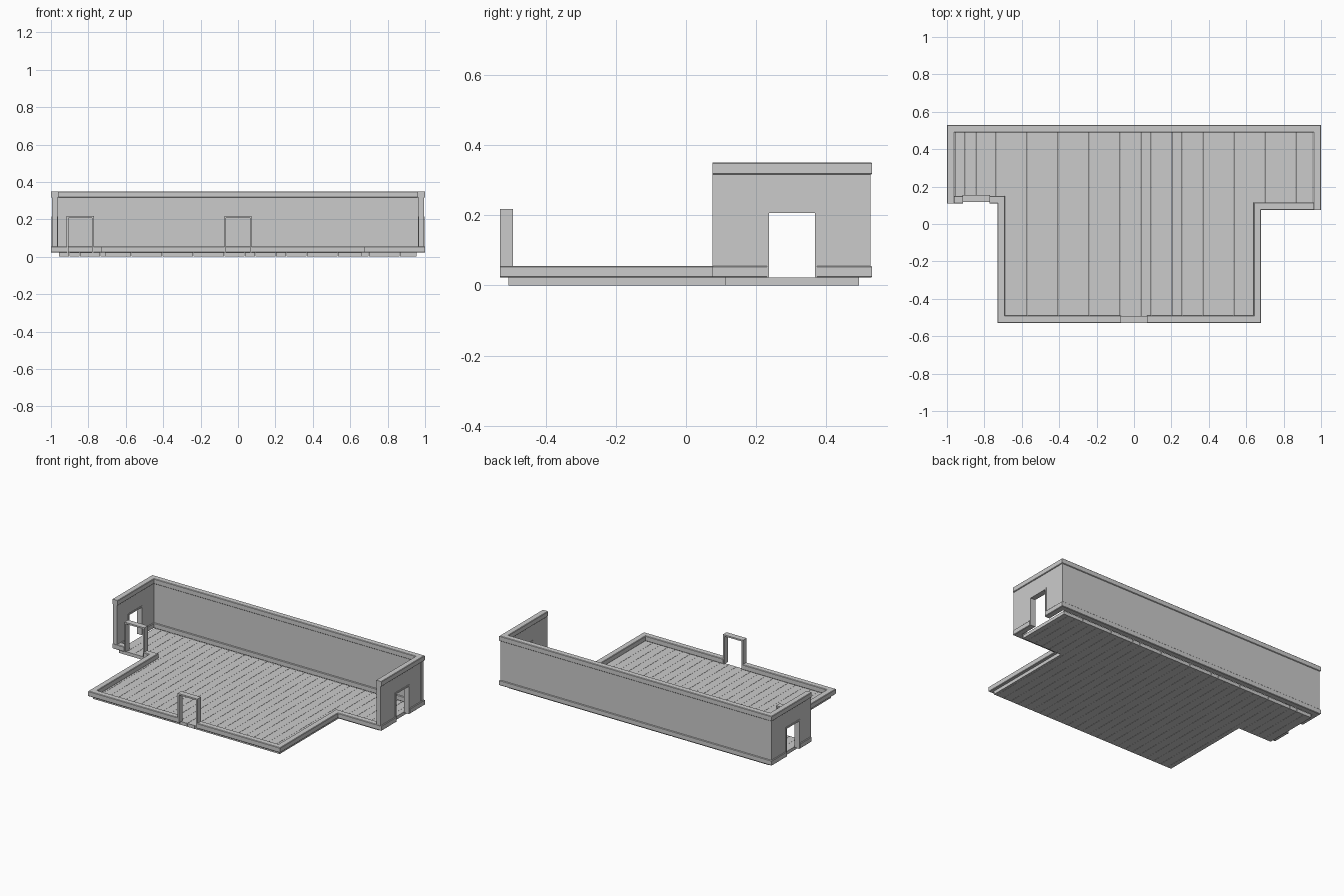
import bpy, bmesh
from mathutils import Vector

if "Cube" in bpy.data.objects:
    bpy.data.objects.remove(bpy.data.objects["Cube"])


def finish(name, bm):
    bmesh.ops.recalc_face_normals(bm, faces=bm.faces)
    me = bpy.data.meshes.new(name)
    bm.to_mesh(me)
    bm.free()
    ob = bpy.data.objects.new(name, me)
    bpy.context.collection.objects.link(ob)
    return ob


def add_box(bm, lo, hi):
    vs = bmesh.ops.create_cube(bm, size=1)["verts"]
    for v in vs:
        v.co = Vector([(a + b) / 2 + c * (b - a) for a, b, c in zip(lo, hi, v.co)])


def sweep(name, path, profile):
    """Sweep an (inward offset, z) profile along a mitred path, inside on the left."""
    pts = [Vector(p) for p in path]
    dirs = [(b - a).normalized() for a, b in zip(pts, pts[1:])]
    bm = bmesh.new()
    rings = []
    for i, p in enumerate(pts):
        ends = [dirs[max(i - 1, 0)], dirs[min(i, len(dirs) - 1)]]
        n0, n1 = [Vector((-d.y, d.x)) for d in ends]
        miter = (n0 + n1) / (1 + n0.dot(n1))
        rings.append([bm.verts.new((*(p + miter * o), z)) for o, z in profile])
    n = len(profile)
    for a, b in zip(rings, rings[1:]):
        for j in range(n):
            bm.faces.new((a[j], a[(j + 1) % n], b[(j + 1) % n], b[j]))
    bm.faces.new(rings[0])
    bm.faces.new(rings[-1])
    return finish(name, bm)


def slab(name, outline, d0, d1, axis):
    """Extrude a (horizontal, z) outline along x or y."""
    put = (lambda h, z, d: (d, h, z)) if axis == "x" else (lambda h, z, d: (h, d, z))
    bm = bmesh.new()
    face = bm.faces.new([bm.verts.new(put(h, z, d0)) for h, z in outline])
    ext = bmesh.ops.extrude_face_region(bm, geom=[face])["geom"]
    for v in ext:
        if isinstance(v, bmesh.types.BMVert):
            v.co += Vector(put(0, 0, d1 - d0))
    return finish(name, bm)


def arch(a, b, c, d, z0, top_in, top_out):
    """Outline with a doorway b..c cut out of the span a..d."""
    return [(a, z0), (b, z0), (b, top_in), (c, top_in), (c, z0), (d, z0), (d, top_out), (a, top_out)]


def bar(z0, z1, w=0.04, c=0.003):
    """Slightly chamfered moulding section."""
    return [(0, z0 + c), (c, z0), (w - c, z0), (w, z0 + c),
            (w, z1 - c), (w - c, z1), (c, z1), (0, z1 - c)]


FLOOR = 0.022

# Floor planks, running front to back in a T shape
pitch, x_min, x_max = 0.0552, -0.957, 0.955
steps = [-0.71, 0.66]
cuts = sorted([x_min + i * pitch for i in range(35)] + steps + [x_max])
bm = bmesh.new()
for a, b in zip(cuts, cuts[1:]):
    mid = (a + b) / 2
    front = 0.12 if mid < steps[0] else (0.113 if mid > steps[1] else -0.505)
    ga = 0 if a in steps else 0.0006
    gb = 0 if b in steps else 0.0006
    add_box(bm, (a + ga, front, 0), (b - gb, 0.492, FLOOR))
finish("floor_planks", bm)

# Base moulding, broken at each doorway
runs = {
    "right": [(0.07, -0.53), (0.68, -0.53), (0.68, 0.075), (1, 0.075), (1, 0.23)],
    "back": [(1, 0.373), (1, 0.53), (-1, 0.53), (-1, 0.373)],
    "corner": [(-1, 0.23), (-1, 0.11), (-0.915, 0.11)],
    "left": [(-0.772, 0.11), (-0.73, 0.11), (-0.73, -0.53), (-0.07, -0.53)],
}
for key, path in runs.items():
    sweep("base_moulding_" + key, path, bar(FLOOR, 0.056))

# Crown moulding along the three standing walls
sweep("crown_moulding", [(1, 0.075), (1, 0.53), (-1, 0.53), (-1, 0.11)], bar(0.316, 0.35))

# Back wall and the two end walls with doorways
bm = bmesh.new()
add_box(bm, (-0.995, 0.496, 0.03), (0.995, 0.525, 0.33))
finish("back_wall", bm)
for side, s, front in (("left", -1, 0.111), ("right", 1, 0.076)):
    slab(side + "_wall", arch(front, 0.23, 0.373, 0.51, 0.03, 0.212, 0.33), s * 0.965, s * 0.994, "x")
    slab(side + "_door_frame", arch(0.227, 0.237, 0.367, 0.377, FLOOR, 0.206, 0.216),
         s * 0.962, s * 0.998, "x")

# Free-standing door frames in the open front edges
for name, x, y in (("front_door_frame", 0, -0.53), ("side_front_door_frame", -0.843, 0.117)):
    slab(name, arch(x - 0.073, x - 0.063, x + 0.063, x + 0.073, FLOOR, 0.207, 0.217), y, y + 0.038, "y")
